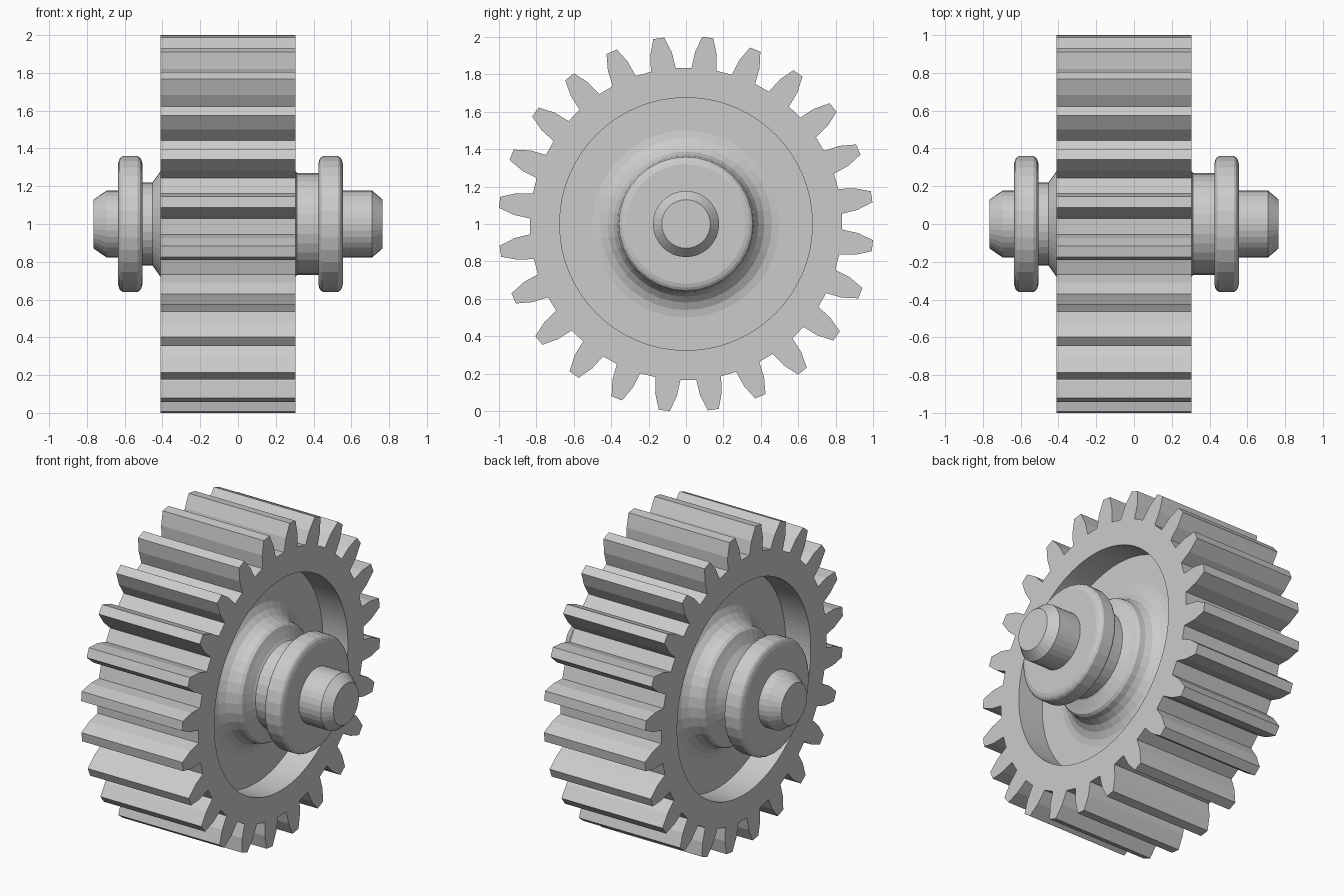
import bpy
import bmesh
from math import sin, cos, tau, radians

cube = bpy.data.objects.get("Cube")
if cube:
    bpy.data.objects.remove(cube)

AXIS_Z = 1.0
TEETH = 24
RIM_X = (-0.41, 0.305)


def finish(bm, name):
    bmesh.ops.recalc_face_normals(bm, faces=bm.faces)
    mesh = bpy.data.meshes.new(name)
    bm.to_mesh(mesh)
    bm.free()
    obj = bpy.data.objects.new(name, mesh)
    obj.location.z = AXIS_Z
    bpy.context.collection.objects.link(obj)
    return obj


def revolve(name, profile, steps):
    """Spin (x, radius) points around the x axis; ends get flat caps."""
    bm = bmesh.new()
    rings = []
    for x, r in profile:
        ring = [bm.verts.new((x, r * sin(tau * i / steps), r * cos(tau * i / steps)))
                for i in range(steps)]
        rings.append(ring)
    for a, b in zip(rings, rings[1:]):
        for i in range(steps):
            j = (i + 1) % steps
            bm.faces.new((a[i], a[j], b[j], b[i]))
    bm.faces.new(rings[0])
    bm.faces.new(rings[-1])
    return finish(bm, name)


def toothed_rim(name, bore):
    # Radius and half angle of the tooth at root, pitch and tip
    flank = [(0.835, 4.6), (0.92, 3.65), (1.0037, 1.7)]
    outline = [(r, -a) for r, a in flank] + [(r, a) for r, a in reversed(flank)]
    pitch, phase = 360 / TEETH, 6.65
    outer, inner = [], []
    for t in range(TEETH):
        for k, (r, a) in enumerate(outline):
            ang = radians(phase + t * pitch + a)
            outer.append((r * sin(ang), r * cos(ang)))
            ang = radians(phase + pitch * (t + (k - 2.5) / len(outline)))
            inner.append((bore * sin(ang), bore * cos(ang)))

    bm = bmesh.new()
    # Closed section: outer left, outer right, inner right, inner left
    loops = [[bm.verts.new((x, y, z)) for y, z in pts]
             for x, pts in ((RIM_X[0], outer), (RIM_X[1], outer),
                            (RIM_X[1], inner), (RIM_X[0], inner))]
    n = len(outer)
    for s in range(4):
        a, b = loops[s], loops[(s + 1) % 4]
        for i in range(n):
            j = (i + 1) % n
            bm.faces.new((a[i], a[j], b[j], b[i]))
    return finish(bm, name)


toothed_rim("toothed_rim", 0.675)

# Recessed web with a lipped hub on both sides, as (offset from middle, radius)
hub = [(0.18, 0.70), (0.18, 0.50), (0.187, 0.46), (0.207, 0.42), (0.237, 0.388),
       (0.275, 0.37), (0.312, 0.364), (0.328, 0.352), (0.338, 0.325),
       (0.3575, 0.28), (0.40, 0.22)]
mid_x = sum(RIM_X) / 2
web = [(mid_x - x, r) for x, r in reversed(hub)] + [(mid_x + x, r) for x, r in hub]
revolve("web_and_hub", web, 36)


# Shaft with a round-edged flange near each end
def flange(x0, x1):
    edge = [(0, 0.32), (0.006, 0.341), (0.014, 0.353), (0.026, 0.36)]
    return [(x0 + d, r) for d, r in edge] + [(x1 - d, r) for d, r in reversed(edge)]


shaft = ([(-0.765, 0.13), (-0.695, 0.177), (-0.635, 0.177)]
         + flange(-0.635, -0.506)
         + [(-0.506, 0.22), (0.25, 0.22), (0.25, 0.27), (0.425, 0.27)]
         + flange(0.425, 0.555)
         + [(0.555, 0.177), (0.71, 0.177), (0.765, 0.13)])
revolve("flanged_shaft", shaft, 32)
